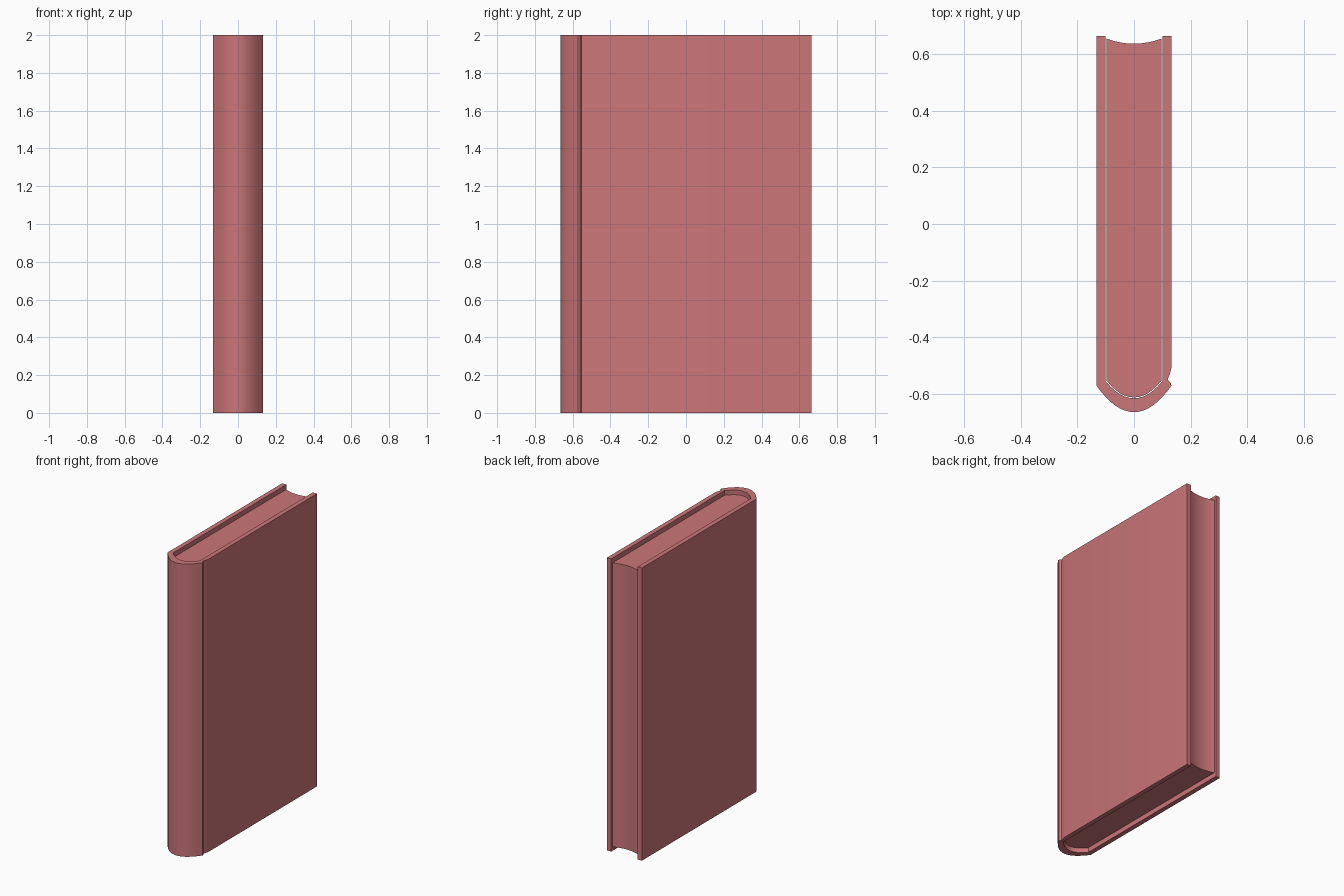
import bpy, bmesh, math

if "Cube" in bpy.data.objects:
    bpy.data.objects.remove(bpy.data.objects["Cube"])

H = 2.0        # cover height
RECESS = 0.03  # pages sit this far below the cover edges

mat = bpy.data.materials.new("rose_cloth")
mat.diffuse_color = (0.6, 0.18, 0.19, 1)
mat.use_nodes = True
mat.node_tree.nodes["Principled BSDF"].inputs["Base Color"].default_value = mat.diffuse_color


def arc(x0, x1, y_edge, y_mid, n):
    """Parabolic curve across the book from x0 to x1 (symmetric about x = 0)."""
    pts = []
    for i in range(n + 1):
        x = x0 + (x1 - x0) * i / n
        pts.append((x, y_mid + (y_edge - y_mid) * (x / x0) ** 2))
    return pts


def extrude_profile(name, pts, z0, z1):
    bm = bmesh.new()
    base = bm.faces.new([bm.verts.new((x, y, z0)) for x, y in pts])
    top = bmesh.ops.extrude_face_region(bm, geom=[base], use_keep_orig=True)
    moved = [g for g in top["geom"] if isinstance(g, bmesh.types.BMVert)]
    bmesh.ops.translate(bm, verts=moved, vec=(0, 0, z1 - z0))
    bmesh.ops.recalc_face_normals(bm, faces=bm.faces)
    mesh = bpy.data.meshes.new(name)
    bm.to_mesh(mesh)
    bm.free()
    mesh.materials.append(mat)
    obj = bpy.data.objects.new(name, mesh)
    bpy.context.collection.objects.link(obj)
    bpy.ops.object.select_all(action='DESELECT')
    obj.select_set(True)
    bpy.context.view_layer.objects.active = obj
    bpy.ops.object.shade_smooth_by_angle(angle=math.radians(30))
    return obj


# Cover: left board, rounded spine, hinge groove on the right board, inner wall
hinge = [(0.131, -0.562), (0.12, -0.553), (0.12, -0.546), (0.127, -0.53), (0.132, -0.51)]
outer = [(-0.132, 0.665)] + arc(-0.132, 0.132, -0.572, -0.665, 16) + hinge + [(0.132, 0.665)]
inner = [(0.1, 0.665)] + arc(0.1, -0.1, -0.556, -0.616, 12) + [(-0.1, 0.665)]
extrude_profile("cover", outer + inner, 0, H)

# Page block: rounded back, hollow fore-edge
pages = arc(-0.097, 0.097, -0.554, -0.613, 12) + arc(0.097, -0.097, 0.655, 0.637, 8)
extrude_profile("page_block", pages, RECESS, H - RECESS)
